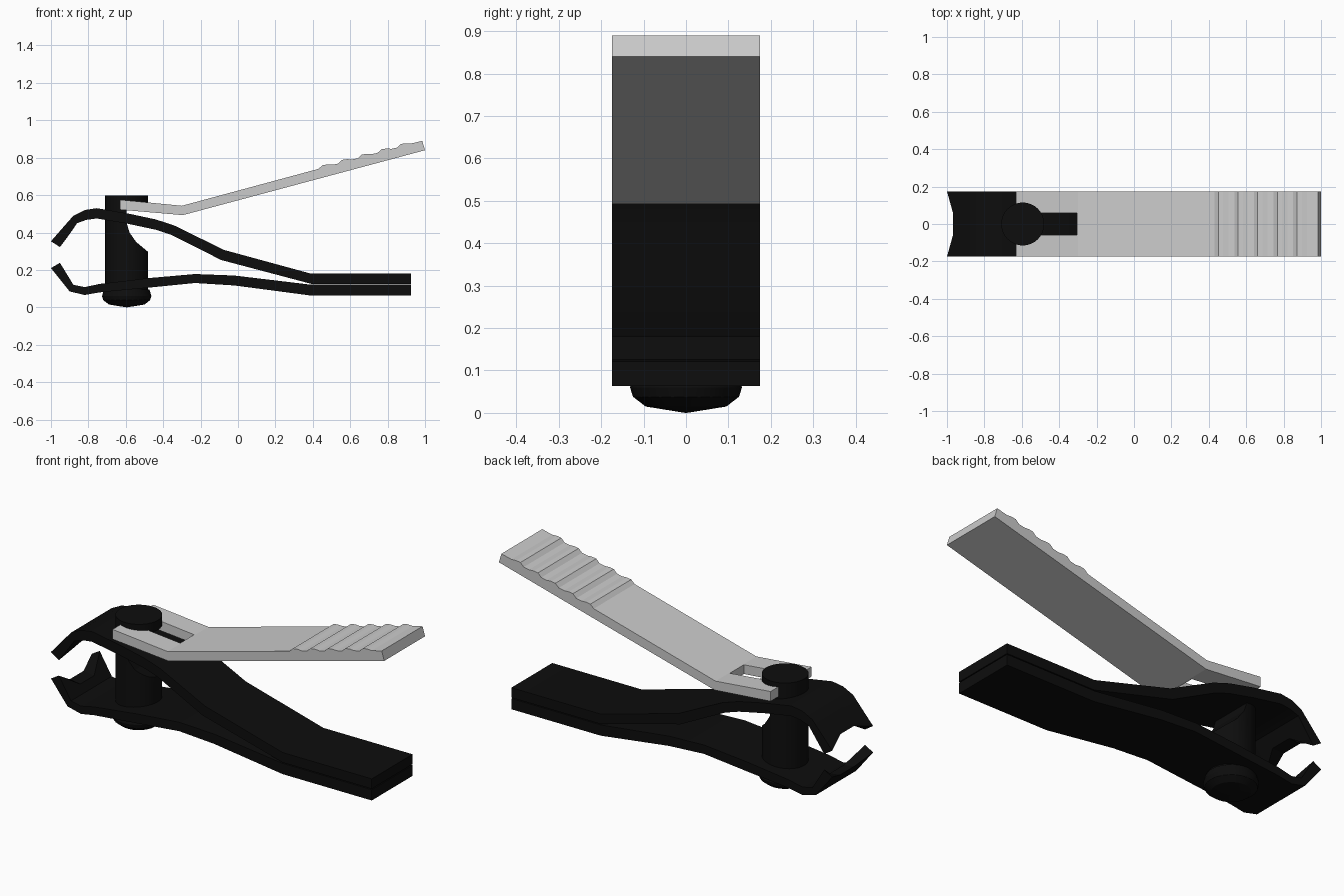
import bpy, bmesh, math

if "Cube" in bpy.data.objects:
    bpy.data.objects.remove(bpy.data.objects["Cube"])

black = bpy.data.materials.new("black_steel")
black.diffuse_color = (0.004, 0.004, 0.004, 1)
black.use_nodes = True
black.node_tree.nodes["Principled BSDF"].inputs["Base Color"].default_value = black.diffuse_color
W = 0.175            # half width of arms and lever
PX = -0.595          # pin axis


def loft(name, sections, closed=False, mat=None, smooth=None):
    """Skin equal-length closed loops of 3D points and cap both ends."""
    bm = bmesh.new()
    rings = [[bm.verts.new(p) for p in s] for s in sections]
    n = len(rings[0])
    for a, b in zip(rings, rings[1:]):
        for i in range(n):
            j = (i + 1) % n
            bm.faces.new((a[i], a[j], b[j], b[i]))
    bm.faces.new(rings[0])
    bm.faces.new(rings[-1][::-1])
    bmesh.ops.recalc_face_normals(bm, faces=bm.faces)
    me = bpy.data.meshes.new(name)
    bm.to_mesh(me)
    bm.free()
    ob = bpy.data.objects.new(name, me)
    bpy.context.collection.objects.link(ob)
    if mat:
        me.materials.append(mat)
    if smooth:
        bpy.ops.object.select_all(action='DESELECT')
        ob.select_set(True)
        bpy.context.view_layer.objects.active = ob
        bpy.ops.object.shade_smooth_by_angle(angle=math.radians(smooth))
    return ob


def prism(name, profile, half, **kw):
    return loft(name, [[(x, y, z) for x, z in profile] for y in (-half, half)], **kw)


def turned(name, rz, sides=32, **kw):
    """Stack of circles (radius, z) about the pin axis."""
    ang = [2 * math.pi * i / sides for i in range(sides)]
    return loft(name, [[(PX + r * math.cos(a), r * math.sin(a), z) for a in ang]
                       for r, z in rz], **kw)


def arm(name, outer, inner, mid_outer, mid_inner):
    """Bent strip whose cutting tip is scooped out across the middle."""
    secs = []
    for y in (-W, -0.06, 0.06, W):
        o, i = list(outer), list(inner)
        if abs(y) < W:
            o[0], i[0] = mid_outer, mid_inner
        secs.append([(x, y, z) for x, z in o + i[::-1]])
    return loft(name, secs, mat=black, smooth=25)


def cut(ob, cutter):
    m = ob.modifiers.new("cut", 'BOOLEAN')
    m.operation = 'DIFFERENCE'
    m.solver = 'EXACT'
    m.object = cutter
    cutter.hide_render = True
    cutter.hide_set(True)


# Upper and lower spring arms
arm("upper_arm",
    [(-1, .353), (-.88, .49), (-.82, .52), (-.755, .53), (-.59, .502), (-.44, .47),
     (-.34, .437), (-.075, .307), (.39, .18), (.925, .18)],
    [(-.952, .322), (-.86, .45), (-.81, .468), (-.755, .475), (-.59, .447), (-.44, .415),
     (-.355, .387), (-.09, .253), (.39, .126), (.925, .126)],
    (-.968, .39), (-.90, .392))
arm("lower_arm",
    [(-1, .21), (-.9, .085), (-.82, .066), (-.74, .08), (-.48, .105), (-.23, .13),
     (-.02, .117), (.39, .063), (.925, .063)],
    [(-.952, .238), (-.88, .12), (-.82, .108), (-.74, .125), (-.48, .156), (-.23, .178),
     (-.02, .17), (.39, .121), (.925, .121)],
    (-.968, .17), (-.905, .161))

# Pin with a hooked notch under its head
pin = turned("pin", [(.115, .06), (.115, .598)], mat=black, smooth=30)
cut(pin, prism("pin_notch_cutter",
               [(-.595, .545), (-.595, .45), (-.58, .40), (-.545, .35), (-.485, .30),
                (-.42, .27), (-.42, .545)], .2))

# Domed rivet under the lower arm
turned("rivet_foot", [(.122, .095), (.132, .06), (.125, .038), (.095, .015), (.002, 0)],
       sides=24, mat=black, smooth=25)

# Lever with thumb ridges along its top
def top(x):
    return .543 + (x + .30) * .27

ridges = []
for k in range(5):
    x = .455 + .105 * k
    ridges += [(x + dx, top(x + dx) + dz)
               for dx, dz in ((-.024, 0), (-.004, .014), (.022, .011), (.05, .002))]
lever = prism("lever", [(-.63, .575), (-.30, .543)] + ridges +
              [(.985, .89), (1, .84), (-.295, .493), (-.63, .522)], W)
cut(lever, prism("lever_slot_cutter", [(-.75, .4), (-.305, .4), (-.305, .7), (-.75, .7)], .06))
